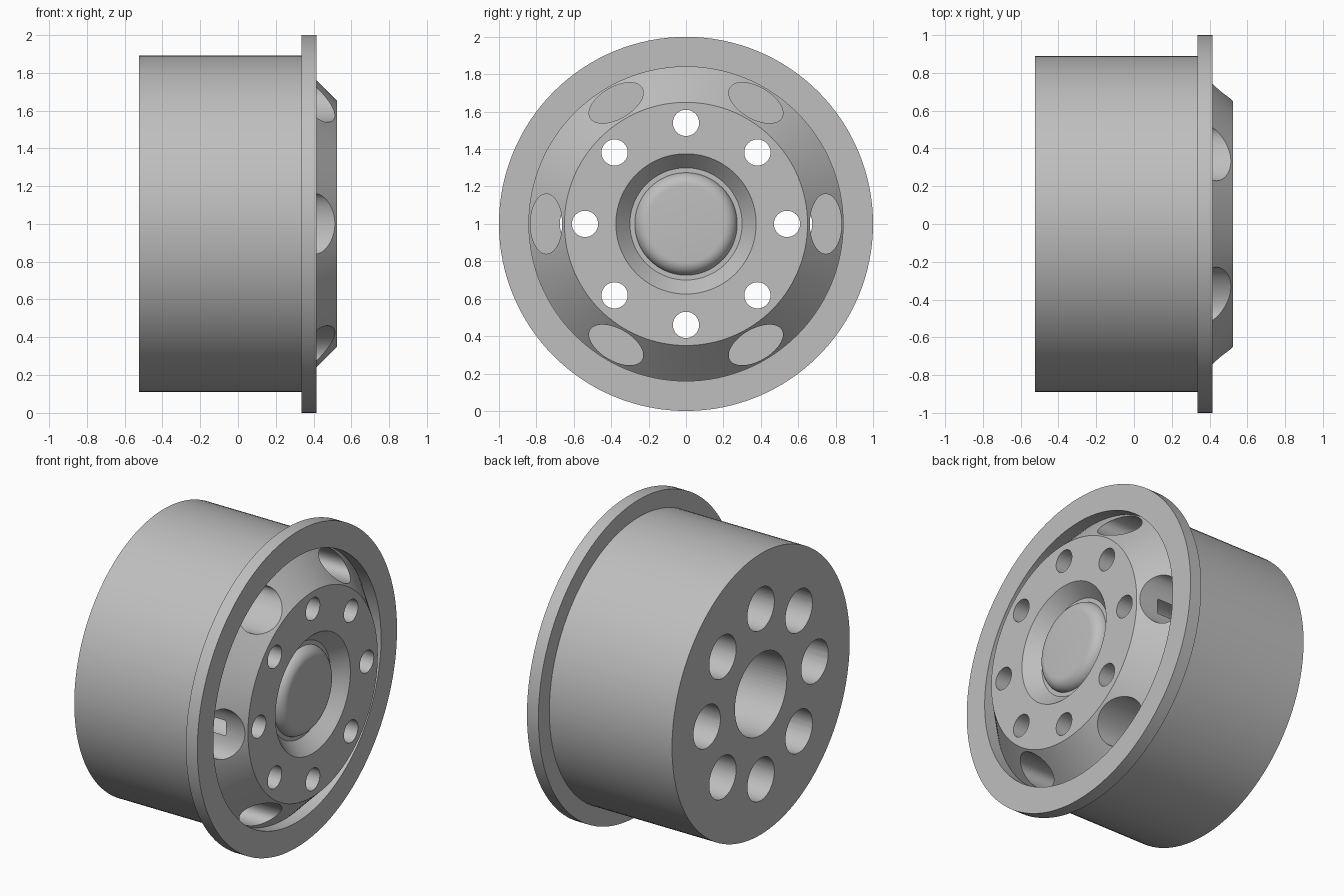
import bpy, bmesh
from math import cos, sin, pi, radians
from mathutils import Matrix, Vector

cube = bpy.data.objects.get("Cube")
if cube:
    bpy.data.objects.remove(cube, do_unlink=True)

# Plain metal colour
metal = bpy.data.materials.new("grey_metal")
metal.use_nodes = True
colour = (0.52, 0.52, 0.52, 1)
metal.diffuse_color = colour
metal.node_tree.nodes["Principled BSDF"].inputs["Base Color"].default_value = colour


def lathe(bm, profile, steps, matrix=Matrix()):
    """Spin an (x, radius) profile around the x axis, then place it."""
    part = bmesh.new()
    verts = [part.verts.new((x, 0, r)) for x, r in profile]
    edges = [part.edges.new(pair) for pair in zip(verts, verts[1:])]
    bmesh.ops.spin(part, geom=verts + edges, cent=(0, 0, 0), axis=(1, 0, 0),
                   angle=2 * pi, steps=steps, use_duplicate=False)
    bmesh.ops.remove_doubles(part, verts=part.verts, dist=1e-5)
    bmesh.ops.recalc_face_normals(part, faces=part.faces)
    bmesh.ops.transform(part, matrix=matrix, verts=part.verts)
    mesh = bpy.data.meshes.new("part")
    part.to_mesh(mesh)
    part.free()
    bm.from_mesh(mesh)
    bpy.data.meshes.remove(mesh)


def make_object(name, bm):
    mesh = bpy.data.meshes.new(name)
    bm.to_mesh(mesh)
    bm.free()
    mesh.materials.append(metal)
    obj = bpy.data.objects.new(name, mesh)
    obj.location.z = 1
    bpy.context.collection.objects.link(obj)
    return obj


def around(angle, radius):
    return Matrix.Rotation(angle, 4, 'X') @ Matrix.Translation((0, radius, 0))


def smooth(obj):
    bpy.ops.object.select_all(action='DESELECT')
    obj.select_set(True)
    bpy.context.view_layer.objects.active = obj
    bpy.ops.object.shade_smooth_by_angle(angle=radians(25))


# Barrel, rim flange, sloped face and hub recess in one turned profile
bm = bmesh.new()
lathe(bm, [(-.525, 0), (-.525, .89), (.335, .89), (.335, 1), (.415, 1),
           (.415, .84), (.335, .84), (.525, .65), (.525, .375),
           (.44, .3), (.44, 0)], 128)
wheel = make_object("wheel_body", bm)

# Stepped bolt bores and the blind centre bore from the back
bm = bmesh.new()
for i in range(8):
    lathe(bm, [(-.6, 0), (-.6, .135), (.38, .135), (.38, .07), (.6, .07), (.6, 0)],
          48, around(i * pi / 4, .54))
lathe(bm, [(-.6, 0), (-.6, .26), (.36, .26), (.36, 0)], 64)
bolt_cutter = make_object("bolt_cutter", bm)

# Oval vent pockets in the sloped face
bm = bmesh.new()
for i in range(6):
    lathe(bm, [(0, 0), (0, .16), (.6, .16), (.6, 0)], 64,
          around(i * pi / 3, .747) @ Matrix.Diagonal((1, .53, 1, 1)))
vent_cutter = make_object("vent_cutter", bm)

# Cut the holes
for cutter in (bolt_cutter, vent_cutter):
    cutter.hide_render = True
    mod = wheel.modifiers.new(cutter.name, 'BOOLEAN')
    mod.operation = 'DIFFERENCE'
    mod.solver = 'EXACT'
    mod.object = cutter
bpy.context.view_layer.update()
graph = bpy.context.evaluated_depsgraph_get()
cut_mesh = bpy.data.meshes.new_from_object(wheel.evaluated_get(graph))
wheel.modifiers.clear()
wheel.data = cut_mesh
for cutter in (bolt_cutter, vent_cutter):
    bpy.data.objects.remove(cutter, do_unlink=True)
smooth(wheel)

# Hub cap with a rounded edge
bm = bmesh.new()
fillet = [(.43 + .07 * sin(a), .205 + .07 * cos(a))
          for a in (i * pi / 16 for i in range(9))]
lathe(bm, [(.42, 0), (.42, .275)] + fillet + [(.5, 0)], 96)
smooth(make_object("hub_cap", bm))
